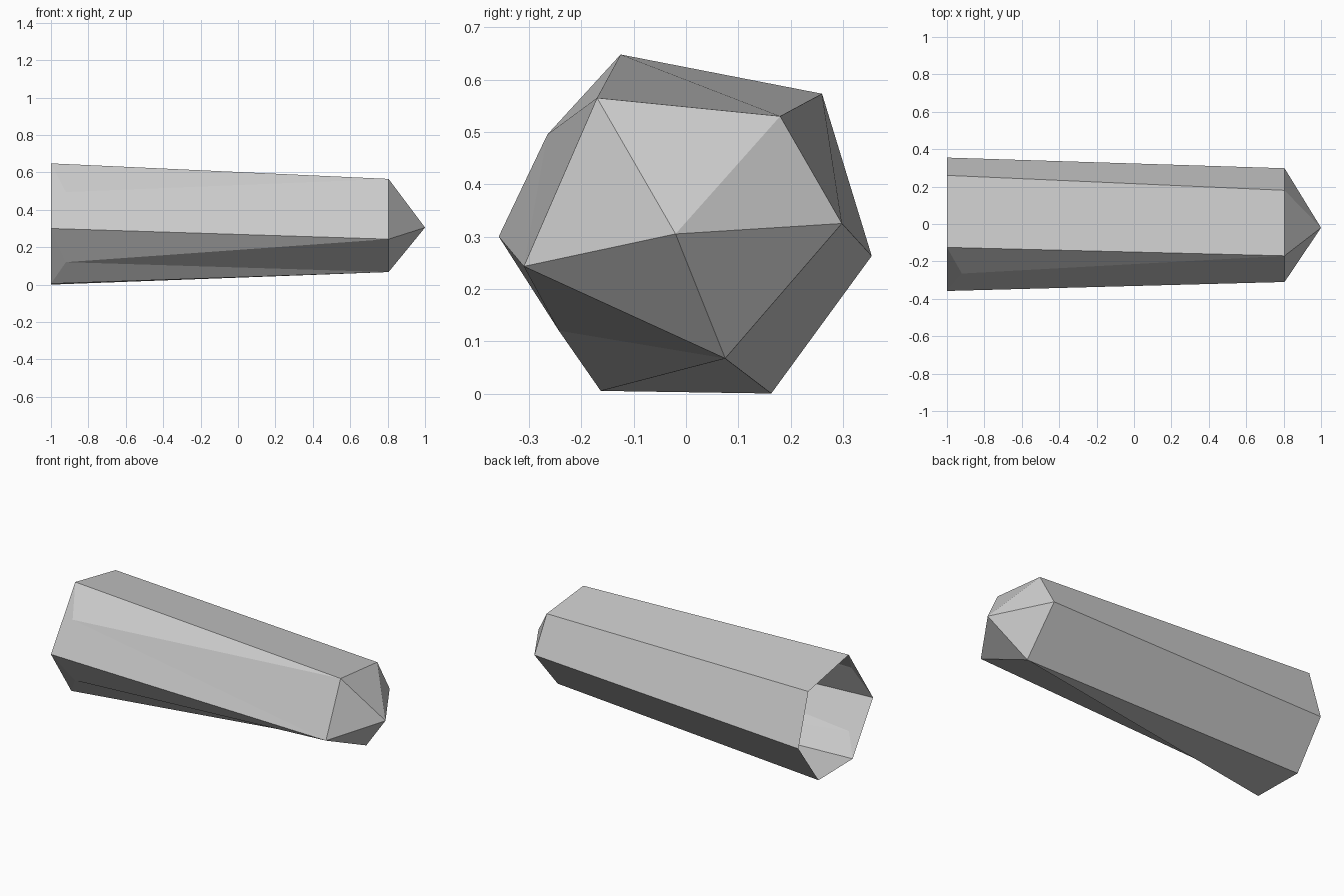
import bpy
import bmesh

cube = bpy.data.objects.get("Cube")
if cube:
    bpy.data.objects.remove(cube, do_unlink=True)

# One plain grey for the whole crystal
grey = bpy.data.materials.new("stone_grey")
grey.use_nodes = True
colour = (0.6, 0.6, 0.6, 1)
grey.diffuse_color = colour
grey.node_tree.nodes["Principled BSDF"].inputs["Base Color"].default_value = colour

# Cross-sections (y, z): six-sided open base and five-sided shoulder
BASE = [(-0.125, 0.648), (0.26, 0.573), (0.355, 0.263),
        (0.163, 0.0), (-0.163, 0.005), (-0.358, 0.30)]
SHOULDER = [(-0.17, 0.565), (0.18, 0.53), (0.298, 0.325),
            (0.075, 0.067), (-0.31, 0.243)]

bm = bmesh.new()


def ring(x, profile):
    return [bm.verts.new((x, y, z)) for y, z in profile]


b = ring(-1.0, BASE)
f = ring(0.805, SHOULDER)
tip = bm.verts.new((1.0, -0.02, 0.305))

# Pointed cap
for i in range(5):
    bm.faces.new((f[i], f[(i + 1) % 5], tip))

# Plain long sides, with one triangle where six sides become five
for i in range(3):
    bm.faces.new((b[i], b[i + 1], f[i + 1], f[i]))
bm.faces.new((b[3], b[4], f[3]))


# Two front sides, each broken into facets around a bump near the base
def faceted_side(corners, bump):
    centre = bm.verts.new(bump)
    for i in range(4):
        bm.faces.new((corners[i], corners[(i + 1) % 4], centre))


faceted_side((b[4], b[5], f[4], f[3]), (-0.92, -0.243, 0.12))
faceted_side((b[5], b[0], f[0], f[4]), (-0.92, -0.265, 0.495))

bmesh.ops.recalc_face_normals(bm, faces=bm.faces[:])
mesh = bpy.data.meshes.new("crystal_shard")
bm.to_mesh(mesh)
bm.free()
mesh.materials.append(grey)
shard = bpy.data.objects.new("crystal_shard", mesh)
bpy.context.collection.objects.link(shard)
